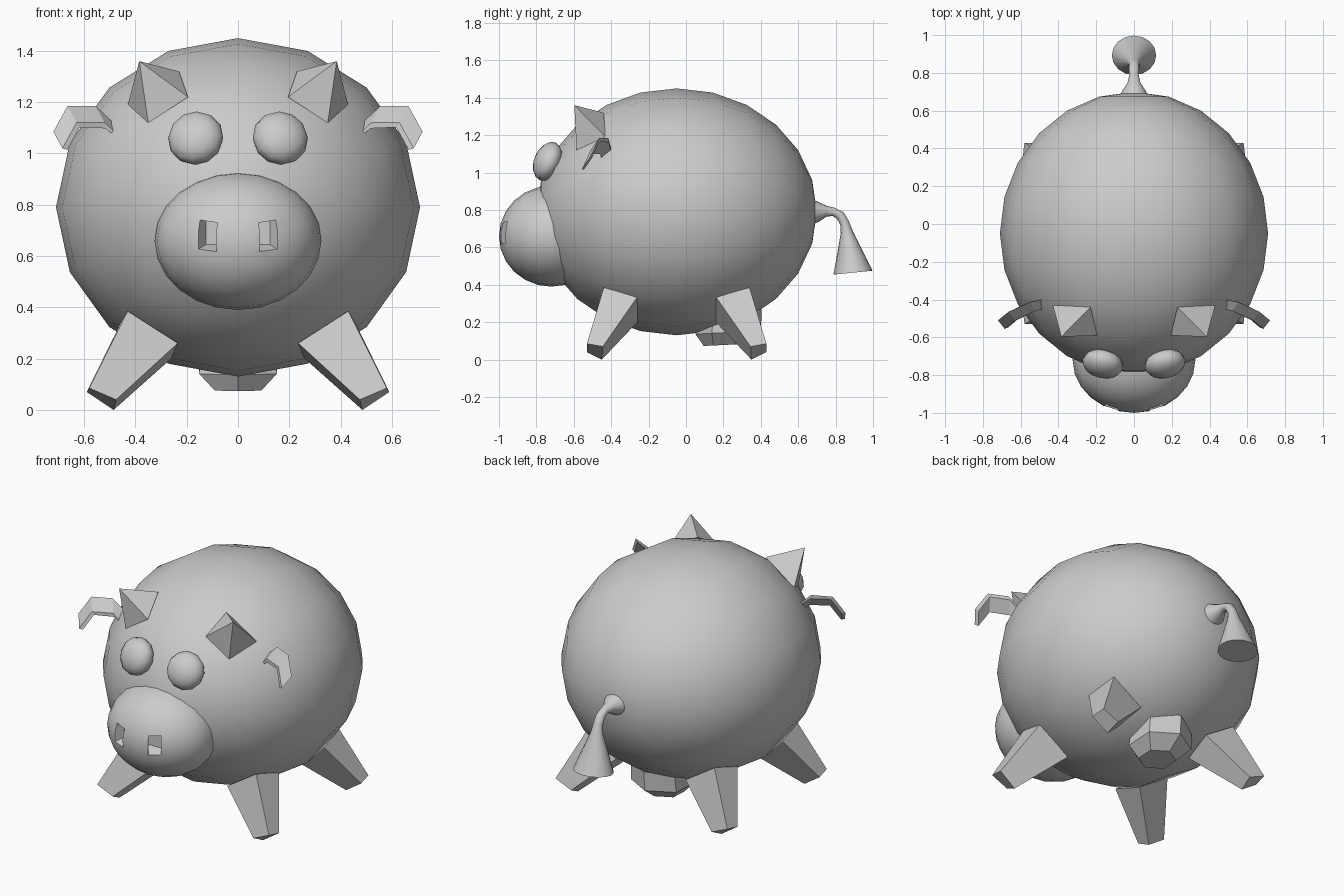
import bpy, bmesh, math
from mathutils import Vector, Matrix

if "Cube" in bpy.data.objects:
    bpy.data.objects.remove(bpy.data.objects["Cube"])


def finish(ob, angle):
    bpy.ops.object.select_all(action='DESELECT')
    ob.select_set(True)
    bpy.context.view_layer.objects.active = ob
    if angle:
        bpy.ops.object.shade_smooth_by_angle(angle=math.radians(angle))
    return ob


def ball(name, centre, radii, axis, segs, rings, smooth=50):
    """Ellipsoid whose pole points along axis."""
    bm = bmesh.new()
    bmesh.ops.create_uvsphere(bm, u_segments=segs, v_segments=rings, radius=1)
    rot = Vector(axis).to_track_quat('Z', 'Y').to_matrix().to_4x4()
    bm.transform(Matrix.Translation(centre) @ rot @ Matrix.Diagonal((*radii, 1)))
    return to_object(name, bm, smooth)


def to_object(name, bm, smooth=0):
    bmesh.ops.recalc_face_normals(bm, faces=bm.faces)
    me = bpy.data.meshes.new(name)
    bm.to_mesh(me)
    bm.free()
    ob = bpy.data.objects.new(name, me)
    bpy.context.collection.objects.link(ob)
    return finish(ob, smooth)


def loft(name, rings, smooth=0):
    """Closed skin through a list of rings; a last ring of one point is an apex."""
    bm = bmesh.new()
    loops = [[bm.verts.new(p) for p in ring] for ring in rings]
    for a, b in zip(loops, loops[1:]):
        n = len(a)
        for i in range(n):
            j = (i + 1) % n
            bm.faces.new((a[i], a[j], b[0]) if len(b) == 1 else (a[i], a[j], b[j], b[i]))
    for cap in (loops[0], loops[-1]):
        if len(cap) > 2:
            bm.faces.new(cap)
    return to_object(name, bm, smooth)


def flip(points, sx, sy=1):
    """Mirror points across x = 0 and across the body's middle, y = -0.05."""
    return [(x * sx, -0.05 + (y + 0.05) * sy, z) for x, y, z in points]


# round body
ball("body", (0, -0.05, 0.79), (0.71, 0.66, 0.75), (0, -1, 0), 16, 12)

# muzzle with two slanted square nostrils
muzzle = ball("muzzle", (0, -0.72, 0.66), (0.325, 0.27, 0.28), (0, -1, 0), 24, 12, 35)


def nostril_ring(y, dx, dz):
    return [(0.08 + dx, y, 0.62 + dz), (0.165 + dx, y, 0.62 + dz),
            (0.165 + dx, y, 0.73 + dz), (0.08 + dx, y, 0.73 + dz)]


for s in (-1, 1):
    cutter = loft("nostril_cutter", [flip(nostril_ring(-1.04, 0.04, -0.025), s),
                                     flip(nostril_ring(-0.92, -0.04, 0.025), s)])
    cutter.hide_render = True
    mod = muzzle.modifiers.new("nostril", 'BOOLEAN')
    mod.operation, mod.solver, mod.object = 'DIFFERENCE', 'EXACT', cutter
    finish(muzzle, 0)
    bpy.ops.object.modifier_apply(modifier=mod.name)
    bpy.data.objects.remove(cutter)
finish(muzzle, 35)

for s, side in ((-1, "left"), (1, "right")):
    # eyes: flattened balls lying on the body
    ball("eye_" + side, (s * 0.165, -0.74, 1.06), (0.11, 0.11, 0.07),
         (s * 0.2, -0.9, 0.4), 12, 8, 60)

    # horns: four-sided pyramids
    base = [(0.23, -0.44, 1.32), (0.43, -0.43, 1.19), (0.35, -0.585, 1.12), (0.195, -0.59, 1.22)]
    loft("horn_" + side, [flip(base, s), flip([(0.385, -0.597, 1.36)], s)])

    # ears: arched strips with some thickness
    upper = [(0.49, -0.40, 1.125), (0.555, -0.415, 1.185), (0.665, -0.465, 1.185), (0.72, -0.51, 1.085)]
    inward = [(-0.008, 0, -0.02), (-0.003, 0.003, -0.022), (-0.012, 0.003, -0.018), (-0.02, 0.008, -0.006)]
    width = Vector((-0.035, -0.045, -0.065))
    rings = []
    for p, t in zip(upper, inward):
        p, t = Vector(p), Vector(t)
        rings.append(flip([p, p + width, p + width + t, p + t], s))
    loft("ear_" + side, rings)

    # legs: tapered square posts splayed outwards
    for sy, end in ((1, "front"), (-1, "back")):
        top = [(0.43, -0.44, 0.385), (0.46, -0.26, 0.335), (0.26, -0.26, 0.20), (0.235, -0.44, 0.26)]
        foot = [(0.58, -0.53, 0.085), (0.59, -0.445, 0.07), (0.485, -0.45, 0.0), (0.475, -0.53, 0.04)]
        loft(f"{end}_leg_{side}", [flip(top, s, sy), flip(foot, s, sy)])

# udder: faceted six-sided bulge
rings = []
for y, z, r in ((0.235, 0.26, 0.17), (0.225, 0.145, 0.175), (0.20, 0.078, 0.105)):
    rings.append([(r * math.sin(math.tau * i / 6), y + r * math.cos(math.tau * i / 6),
                   z + 0.05 * (r * math.cos(math.tau * i / 6))) for i in range(6)])
loft("udder", rings)

# tail: thin bent tube, flared at the root and at the tip
path = [(0.67, 0.79, 0.07), (0.705, 0.79, 0.055), (0.75, 0.793, 0.03), (0.79, 0.79, 0.022),
        (0.825, 0.77, 0.025), (0.848, 0.73, 0.025), (0.86, 0.68, 0.033), (0.893, 0.465, 0.105)]
rings = []
for i, (y, z, r) in enumerate(path):
    a, b = path[max(i - 1, 0)], path[min(i + 1, len(path) - 1)]
    t = Vector((0, b[0] - a[0], b[1] - a[1])).normalized()
    if i == len(path) - 1:
        t = Vector((0, 0.1, -1)).normalized()
    n = Vector((0, -t.z, t.y))
    rings.append([Vector((r * 1.12 * math.cos(k), y, z)) + n * r * math.sin(k)
                  for k in (math.tau * j / 16 for j in range(16))])
loft("tail", rings, 45)
